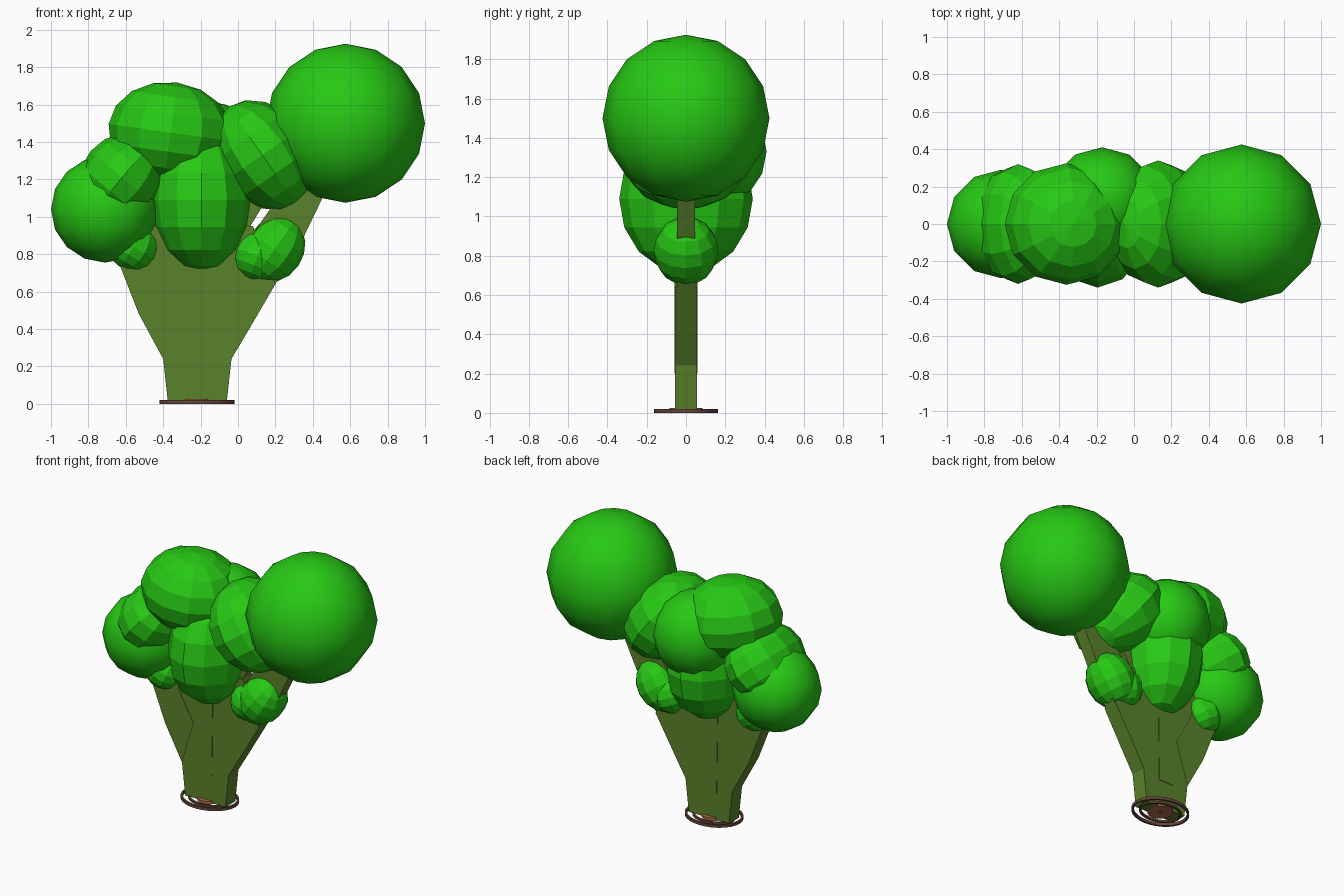
import bpy, bmesh, math
from mathutils import Matrix

if "Cube" in bpy.data.objects:
    bpy.data.objects.remove(bpy.data.objects["Cube"])


def material(name, rgb):
    m = bpy.data.materials.new(name)
    m.diffuse_color = (*rgb, 1)
    m.use_nodes = True
    m.node_tree.nodes["Principled BSDF"].inputs["Base Color"].default_value = m.diffuse_color
    return m


LEAF = material("leaf green", (0.02, 0.58, 0.007))
BARK = material("olive bark", (0.10, 0.225, 0.024))
ROOT = material("root brown", (0.13, 0.06, 0.04))
CORE = material("orange brown", (0.42, 0.15, 0.06))


def finish(name, bm, mat, smooth=False):
    bmesh.ops.recalc_face_normals(bm, faces=bm.faces[:])
    for f in bm.faces:
        f.smooth = smooth
    me = bpy.data.meshes.new(name)
    bm.to_mesh(me)
    bm.free()
    me.materials.append(mat)
    ob = bpy.data.objects.new(name, me)
    bpy.context.collection.objects.link(ob)
    return ob


def clump(name, center, radii, tilt=0, smooth=False):
    """Low-poly foliage ellipsoid, tilted in the front plane."""
    bm = bmesh.new()
    mat = (Matrix.Translation(center) @ Matrix.Rotation(math.radians(tilt), 4, 'Y')
           @ Matrix.Diagonal((*radii, 1)))
    bmesh.ops.create_uvsphere(bm, u_segments=12, v_segments=8, radius=1, matrix=mat)
    finish(name, bm, LEAF, smooth)


def plate(name, outline, half):
    """Front outline (x, z) extruded through y."""
    bm = bmesh.new()
    front = bm.faces.new([bm.verts.new((x, -half, z)) for x, z in outline])
    ext = bmesh.ops.extrude_face_region(bm, geom=[front])
    for v in ext["geom"]:
        if isinstance(v, bmesh.types.BMVert):
            v.co.y = half
    finish(name, bm, BARK)


def ring(name, rx, ry, width, z0, z1, mat, n=28):
    """Flat elliptical ring with a rectangular section."""
    bm = bmesh.new()
    loops = []
    for i in range(n):
        a = 2 * math.pi * i / n
        c, s = math.cos(a), math.sin(a)
        loops.append([bm.verts.new((-0.22 + (rx - w) * c, (ry - w) * s, z))
                      for w, z in ((0, z0), (0, z1), (width, z1), (width, z0))])
    for i in range(n):
        p, q = loops[i], loops[(i + 1) % n]
        for k in range(4):
            j = (k + 1) % 4
            bm.faces.new((p[k], q[k], q[j], p[j]))
    finish(name, bm, mat)


# Foliage
clump("foliage_big_right", (0.575, 0, 1.5), (0.425, 0.425, 0.425), 0, True)
clump("foliage_left_low", (-0.71, 0, 1.04), (0.29, 0.29, 0.285), 0, True)
clump("foliage_back", (-0.17, 0.12, 1.33), (0.29, 0.29, 0.29), 0, True)
clump("foliage_left_high", (-0.62, 0, 1.21), (0.22, 0.32, 0.25), 40)
clump("foliage_middle", (-0.195, 0, 1.09), (0.27, 0.34, 0.38))
clump("foliage_top", (-0.36, 0, 1.45), (0.335, 0.325, 0.27), 8)
clump("foliage_right_middle", (0.13, 0, 1.33), (0.25, 0.34, 0.315), -35)
clump("foliage_small_right", (0.195, 0, 0.825), (0.155, 0.165, 0.185), 35)
clump("foliage_small_right_inner", (0.105, 0, 0.79), (0.13, 0.15, 0.135), 20)
clump("foliage_small_left", (-0.56, 0, 0.84), (0.14, 0.15, 0.13), 30)

# Trunk and branches
plate("trunk", [(-0.375, 0.01), (-0.06, 0.01), (-0.035, 0.24), (0.06, 0.4), (0.2, 0.64),
                (0.08, 0.95), (-0.6, 0.95), (-0.62, 0.71), (-0.53, 0.48), (-0.40, 0.24)], 0.055)
plate("center_branch", [(-0.28, 0.2), (-0.165, 0.2), (-0.155, 0.9), (-0.29, 0.9)], 0.058)
plate("left_branch", [(-0.40, 0.24), (-0.31, 0.54), (-0.41, 0.72), (-0.50, 1.0),
                      (-0.72, 1.0), (-0.62, 0.71), (-0.53, 0.48)], 0.057)
plate("right_branch", [(0.06, 0.4), (0.2, 0.64), (0.355, 0.9), (0.49, 1.18),
                       (0.27, 1.18), (0.10, 0.94), (0.0, 0.7)], 0.045)
plate("inner_right_branch", [(-0.16, 0.55), (0.02, 0.6), (0.06, 0.94), (0.17, 1.12),
                             (0.03, 1.12), (-0.03, 0.94)], 0.046)

# Root rings at the foot
ring("root_ring_outer", 0.2, 0.163, 0.014, 0.0, 0.02, ROOT)
ring("root_ring_middle", 0.15, 0.115, 0.014, 0.0, 0.015, ROOT)
ring("root_core", 0.08, 0.085, 0.07, 0.005, 0.025, CORE)
